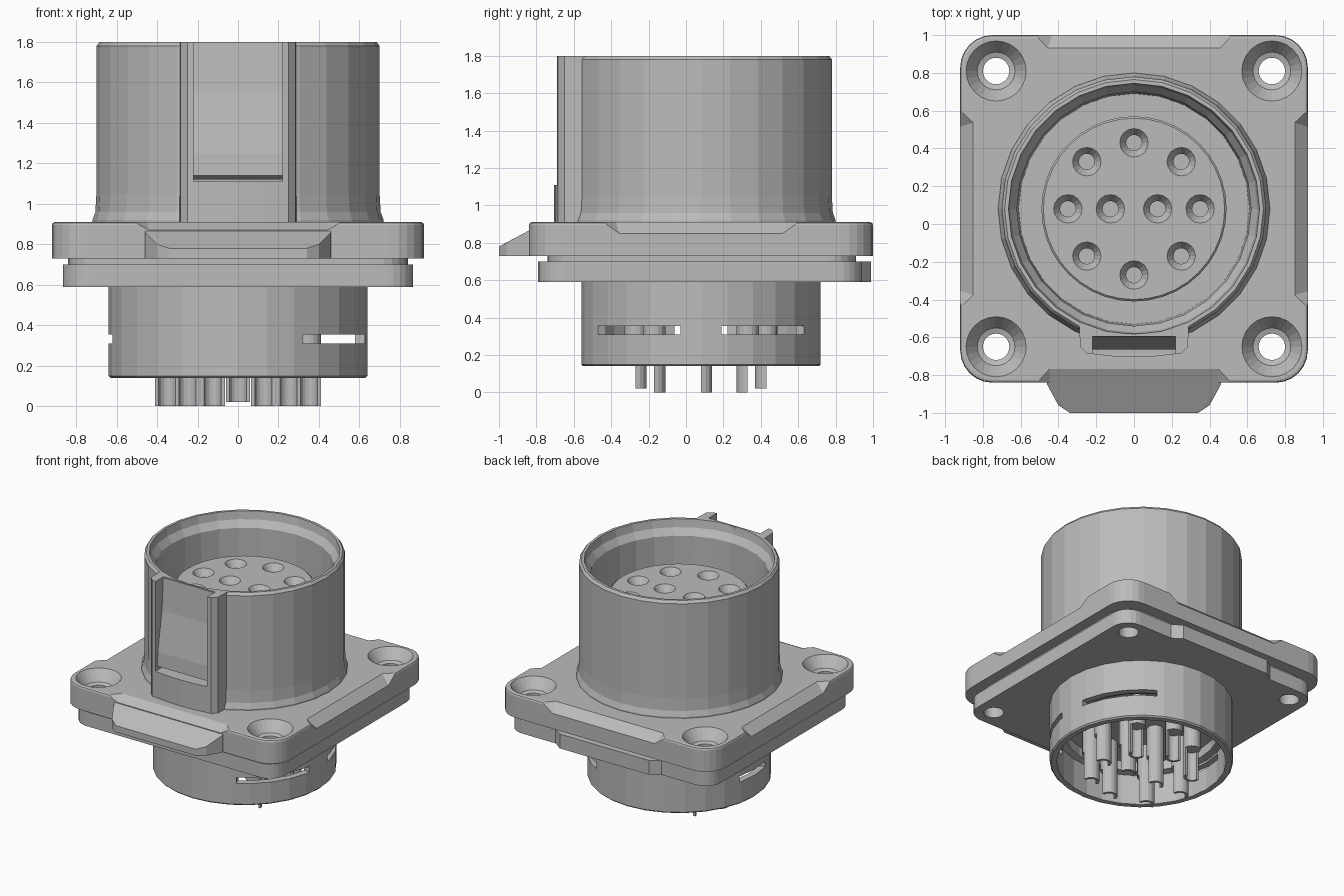
import bpy, bmesh
from math import sin, cos, radians, pi
from mathutils import Matrix, Vector

if "Cube" in bpy.data.objects:
    bpy.data.objects.remove(bpy.data.objects["Cube"])

CY = 0.08      # axis of the round parts
SEG = 28

grey = bpy.data.materials.new("light grey plastic")
grey.use_nodes = True
grey.diffuse_color = (0.5, 0.5, 0.5, 1)
bsdf = next(n for n in grey.node_tree.nodes if n.type == 'BSDF_PRINCIPLED')
bsdf.inputs["Base Color"].default_value = (0.5, 0.5, 0.5, 1)
bsdf.inputs["Roughness"].default_value = 0.6


def finish(name, bm):
    bmesh.ops.recalc_face_normals(bm, faces=bm.faces)
    me = bpy.data.meshes.new(name)
    bm.to_mesh(me)
    bm.free()
    me.materials.append(grey)
    ob = bpy.data.objects.new(name, me)
    bpy.context.scene.collection.objects.link(ob)
    return ob


def lathe(bm, profile, x=0, y=CY, seg=SEG):
    """Closed (radius, z) profile turned about a vertical axis."""
    rings = []
    for r, z in profile:
        if r == 0:
            rings.append([bm.verts.new((x, y, z))] * seg)
        else:
            rings.append([bm.verts.new((x + r * cos(2 * pi * i / seg),
                                        y + r * sin(2 * pi * i / seg), z))
                          for i in range(seg)])
    for a, b in zip(rings, rings[1:] + rings[:1]):
        for i in range(seg):
            j = (i + 1) % seg
            vs = list(dict.fromkeys((a[i], a[j], b[j], b[i])))
            if len(vs) > 2:
                bm.faces.new(vs)


def prism(bm, outline, lo, hi, place=lambda u, v, w: (u, v, w)):
    """Flat outline extruded from lo to hi."""
    a, b = [[bm.verts.new(place(u, v, w)) for u, v in outline] for w in (lo, hi)]
    bm.faces.new(a)
    bm.faces.new(b)
    for i in range(len(a)):
        j = (i + 1) % len(a)
        bm.faces.new((a[i], a[j], b[j], b[i]))


def hull(bm, points):
    vs = [bm.verts.new(p) for p in points]
    res = bmesh.ops.convex_hull(bm, input=vs)
    bmesh.ops.delete(bm, geom=[g for g in res["geom_interior"]
                               if isinstance(g, bmesh.types.BMVert)], context='VERTS')


def mirrored(half):
    """Left-right symmetric outline from its +x half."""
    return half + [(-u, v) for u, v in reversed(half) if u]


def rounded_plate(name, x, y0, y1, z0, z1, radius, edge=0):
    bm = bmesh.new()
    prism(bm, [(-x, y0), (x, y0), (x, y1), (-x, y1)], z0, z1)
    bmesh.ops.recalc_face_normals(bm, faces=bm.faces)
    up = [e for e in bm.edges if abs(e.verts[0].co.z - e.verts[1].co.z) > 0.01]
    bmesh.ops.bevel(bm, geom=up, offset=radius, segments=6, profile=0.5, affect='EDGES')
    if edge:
        top = [e for e in bm.edges if all(v.co.z > z1 - 0.001 for v in e.verts)]
        bmesh.ops.bevel(bm, geom=top, offset=edge, segments=2, profile=0.5, affect='EDGES')
    return finish(name, bm)


def cut(targets, cutter):
    """Subtract the cutter, bake the result and drop the cutter."""
    cutter.hide_render = True
    for ob in targets:
        mod = ob.modifiers.new("cut", 'BOOLEAN')
        mod.object, mod.operation, mod.solver = cutter, 'DIFFERENCE', 'EXACT'
        dg = bpy.context.evaluated_depsgraph_get()
        me = bpy.data.meshes.new_from_object(ob.evaluated_get(dg))
        ob.modifiers.clear()
        ob.data = me
    bpy.data.objects.remove(cutter)


# Round shell: lower skirt, hidden core and open upper socket
bm = bmesh.new()
lathe(bm, [(0, 0.45), (0.54, 0.45), (0.54, 0.38), (0.59, 0.37), (0.59, 0.14), (0.63, 0.14),
           (0.64, 0.15), (0.64, 0.74), (0.72, 0.89), (0.72, 0.92), (0.705, 0.96),
           (0.70, 1.05), (0.70, 1.78), (0.685, 1.80), (0.665, 1.80), (0.655, 1.74),
           (0.62, 1.69), (0.61, 1.0), (0, 1.0)])
shell = finish("shell", bm)

# Curved slots in the skirt
bm = bmesh.new()
for a0, a1 in ((-60, -10), (10, 60), (166, 194)):
    angles = [radians(a0 + (a1 - a0) * i / 6) for i in range(7)]
    arc = [(0.7 * cos(a), CY + 0.7 * sin(a)) for a in angles]
    arc += [(0.56 * cos(a), CY + 0.56 * sin(a)) for a in reversed(angles)]
    prism(bm, arc, 0.31, 0.355)
cut([shell], finish("slot_cutter", bm))

# Flange, gasket plate and the spacer between them
flange = rounded_plate("flange", 0.92, -0.84, 1.0, 0.73, 0.91, 0.17, 0.015)
gasket = rounded_plate("gasket_plate", 0.865, -0.79, 0.94, 0.59, 0.70, 0.13)
spacer = rounded_plate("spacer", 0.84, -0.74, 0.91, 0.695, 0.735, 0.16)
bm = bmesh.new()
prism(bm, mirrored([(0.45, 0.9), (0.45, 0.94), (0.38, 0.99)]), 0.59, 0.70)
finish("gasket_tab", bm)

# Sloped pockets along the left, right and back edges of the flange
bm = bmesh.new()
for turn in (0, 90, 180):
    rot = Matrix.Rotation(radians(turn), 3, 'Z')
    hull(bm, [rot @ Vector((x, s * y, z)) + Vector((0, CY, 0)) for s in (-1, 1)
              for x, y, z in ((0.84, 0.46, 0.92), (0.935, 0.43, 0.835), (0.935, 0.55, 0.92))])
# Front pocket that runs out onto the tab
hull(bm, [(s * x, y, z) for s in (-1, 1)
          for x, y, z in ((0.45, -0.75, 0.92), (0.55, -0.86, 0.92), (0.44, -0.86, 0.86))])
cut([flange], finish("pocket_cutter", bm))

# Sloped front tab
bm = bmesh.new()
hull(bm, [(s * x, y, z) for s in (-1, 1)
          for x, y, h in ((0.46, -0.82, 0.875), (0.46, -0.85, 0.86),
                          (0.40, -0.96, 0.80), (0.34, -1.0, 0.78))
          for z in (0.73, h)])
finish("front_tab", bm)

# Countersunk screw holes
bm = bmesh.new()
for sx in (-1, 1):
    for sy in (-1, 1):
        lathe(bm, [(0, 0.5), (0.07, 0.5), (0.07, 0.82), (0.10, 0.83), (0.16, 0.911),
                   (0.16, 0.95), (0, 0.95)], sx * 0.73, CY + sy * 0.73, 24)
cut([flange, gasket, spacer], finish("screw_cutter", bm))

# Key housing on the front of the shell, with its window
bm = bmesh.new()
prism(bm, mirrored([(0, -0.595), (0.15, -0.58), (0.29, -0.54), (0.285, -0.65),
                    (0.25, -0.685), (0.12, -0.70), (0, -0.705)]), 0.9, 1.80)
key = finish("key_housing", bm)
bm = bmesh.new()
prism(bm, [(-0.22, -0.8), (0.22, -0.8), (0.22, -0.59), (-0.22, -0.59)], 1.11, 1.9)
cut([key, shell], finish("window_cutter", bm))

# Sloped latch ramp inside the window
bm = bmesh.new()
prism(bm, [(-0.58, 1.795), (-0.595, 1.795), (-0.61, 1.55), (-0.66, 1.25),
           (-0.665, 1.14), (-0.62, 1.12), (-0.58, 1.12)], -0.219, 0.219,
      lambda u, v, w: (w, u, v))
finish("latch_ramp", bm)

# Contact positions, relative to the axis
contacts = [(0, 0.35), (0, -0.35)]
for s in (-1, 1):
    contacts += [(s * 0.25, 0.25), (s * 0.35, 0), (s * 0.125, 0), (s * 0.25, -0.25)]

# Contact insert with countersunk sockets
bm = bmesh.new()
lathe(bm, [(0, 0.95), (0.49, 0.95), (0.49, 1.53), (0.48, 1.54), (0, 1.54)], seg=40)
insert = finish("contact_insert", bm)
bm = bmesh.new()
for x, y in contacts:
    lathe(bm, [(0, 1.38), (0.042, 1.38), (0.042, 1.49), (0.076, 1.541),
               (0.076, 1.6), (0, 1.6)], x, CY + y, 16)
cut([insert], finish("socket_cutter", bm))

# Solder-cup pins under the insert
half = [pi * i / 8 for i in range(9)]
for n, (x, y) in enumerate(contacts):
    bm = bmesh.new()
    lathe(bm, [(0, 0.22), (0.06, 0.22), (0.06, 0.47), (0, 0.47)], x, CY + y, 16)
    side = -1 if y > 0 else 1
    cup = [(x + r * cos(a), CY + y + side * r * sin(a))
           for r, sweep in ((0.06, half), (0.042, half[::-1])) for a in sweep]
    prism(bm, cup, 0.02 if x == 0 else 0, 0.225)
    finish(f"solder_pin_{n + 1}", bm)
